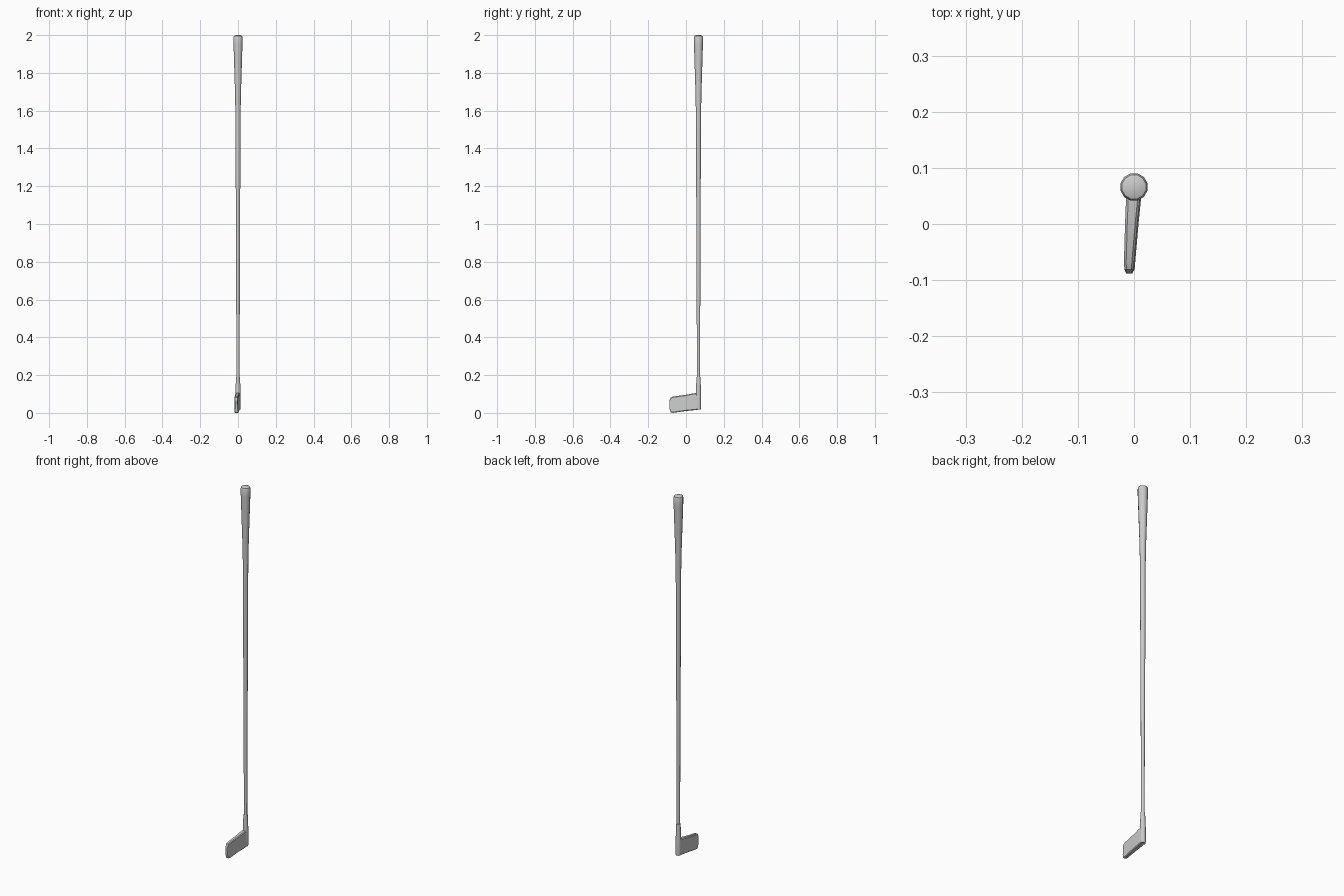
import bpy
import bmesh
import math

if "Cube" in bpy.data.objects:
    bpy.data.objects.remove(bpy.data.objects["Cube"])

SHAFT_Y = 0.066


def loft(name, rings, angle):
    """Skin a list of equal-length point rings and cap both ends."""
    bm = bmesh.new()
    loops = [[bm.verts.new(p) for p in ring] for ring in rings]
    n = len(loops[0])
    for a, b in zip(loops, loops[1:]):
        for i in range(n):
            j = (i + 1) % n
            bm.faces.new((a[i], a[j], b[j], b[i]))
    bm.faces.new(loops[0][::-1])
    bm.faces.new(loops[-1])
    bmesh.ops.recalc_face_normals(bm, faces=bm.faces)
    mesh = bpy.data.meshes.new(name)
    bm.to_mesh(mesh)
    bm.free()
    obj = bpy.data.objects.new(name, mesh)
    bpy.context.collection.objects.link(obj)
    bpy.ops.object.select_all(action='DESELECT')
    obj.select_set(True)
    bpy.context.view_layer.objects.active = obj
    bpy.ops.object.shade_smooth_by_angle(angle=math.radians(angle))
    return obj


def turned(name, profile, sides=12):
    """Round part on the shaft axis from (radius, z) pairs."""
    rings = []
    for r, z in profile:
        rings.append([(r * math.cos(math.tau * (i + 0.5) / sides),
                       SHAFT_Y + r * math.sin(math.tau * (i + 0.5) / sides), z)
                      for i in range(sides)])
    return loft(name, rings, 35)


def blade_ring(y, x0, x1, z0, z1, c=0.004):
    """Chamfered blade section, a little thicker at the sole."""
    s = 0.002
    return [(x0 + c, y, z0), (x1 + s - c, y, z0), (x1 + s, y, z0 + c),
            (x1, y, z1 - c), (x1 - c, y, z1), (x0 + c, y, z1),
            (x0, y, z1 - c), (x0, y, z0 + c)]


# Tapered shaft
turned("shaft", [(0.0085, 0.15), (0.0095, 0.5), (0.012, 1.1), (0.0138, 1.58)])

# Flared grip with a domed butt
turned("grip", [(0.0138, 1.57), (0.0165, 1.7), (0.021, 1.84),
                (0.0245, 1.95), (0.025, 1.988), (0.022, 1.996), (0.012, 2.0)])

# Socket joining shaft and blade
turned("hosel", [(0.0135, 0.018), (0.0145, 0.03), (0.0145, 0.10),
                 (0.0125, 0.15), (0.011, 0.19)])

# Blade from heel to rounded toe
loft("club_head", [
    blade_ring(0.072, -0.011, 0.010, 0.018, 0.103),
    blade_ring(0.050, -0.014, 0.011, 0.015, 0.105),
    blade_ring(0.000, -0.016, 0.006, 0.010, 0.096),
    blade_ring(-0.070, -0.018, 0.000, 0.000, 0.086),
    blade_ring(-0.081, -0.017, -0.001, 0.003, 0.081),
    blade_ring(-0.088, -0.014, -0.005, 0.022, 0.066),
], 35)
